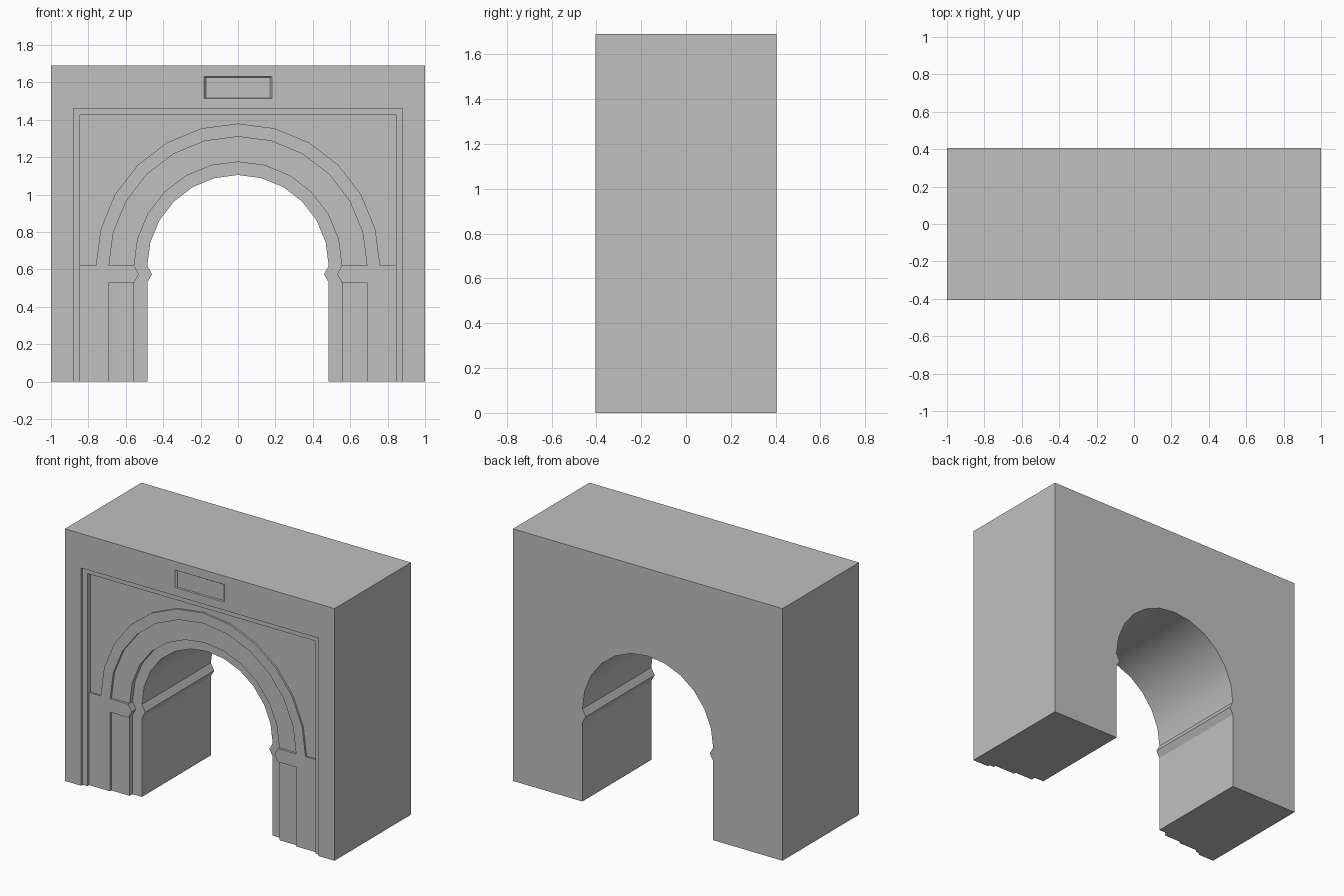
import bpy, bmesh
from math import sin, cos, pi, radians

cube = bpy.data.objects.get("Cube")
if cube:
    bpy.data.objects.remove(cube)

stone = bpy.data.materials.new("grey stone")
stone.use_nodes = True
GREY = (0.53, 0.53, 0.53, 1)
stone.diffuse_color = GREY
stone.node_tree.nodes["Principled BSDF"].inputs["Base Color"].default_value = GREY

TOP, SPRING, KEEL, SILL = 1.69, 0.62, 0.575, 0.53
FRONT, BACK = -0.405, 0.405
# y of each stepped layer, from the outer pier inwards
FRAME, STRIP, SPANDREL = FRONT + 0.017, FRONT + 0.035, FRONT + 0.047
BAND, INNER = FRONT + 0.05, FRONT + 0.08


def arc(r):
    return [(r * cos(i * pi / 12), SPRING + r * sin(i * pi / 12)) if i < 6
            else (0, SPRING + r) for i in range(7)]


def jamb(r, keel=True):
    """Half arch outline from the ground to the crown."""
    foot = [(r, 0), (r, SILL), (r - 0.025, KEEL)] if keel else [(r, 0)]
    return foot + arc(r)


def rect(x, z):
    return [(x, 0), (x, SPRING), (x, z), (0, z)]


def face(bm, pts):
    bm.faces.new([bm.verts.new(p) for p in pts])


def flat(bm, outline, y):
    face(bm, [(x, y, z) for x, z in outline])


def wall(bm, path, y0, y1, path1=None):
    """Strip joining a path at y0 to the same (or another) path at y1."""
    path1 = path1 or path
    for a, b, c, d in zip(path, path[1:], path1[1:], path1):
        face(bm, [(a[0], y0, a[1]), (b[0], y0, b[1]),
                  (c[0], y1, c[1]), (d[0], y1, d[1])])


def finish(bm, name):
    """Weld, mirror to the other side and shade."""
    bmesh.ops.remove_doubles(bm, verts=bm.verts, dist=0.0005)
    bmesh.ops.recalc_face_normals(bm, faces=bm.faces)
    mesh = bpy.data.meshes.new(name)
    bm.to_mesh(mesh)
    bm.free()
    mesh.materials.append(stone)
    ob = bpy.data.objects.new(name, mesh)
    bpy.context.collection.objects.link(ob)
    mod = ob.modifiers.new("mirror", "MIRROR")
    mod.use_clip = True
    bpy.ops.object.select_all(action="DESELECT")
    ob.select_set(True)
    bpy.context.view_layer.objects.active = ob
    bpy.ops.object.modifier_apply(modifier=mod.name)
    bpy.ops.object.shade_smooth_by_angle(angle=radians(20))
    return ob


# Gateway block: nested outlines stepping back towards the opening
bm = bmesh.new()
block, frame, panel = rect(1, TOP), rect(0.88, 1.46), rect(0.845, 1.425)
band, ring, opening = jamb(0.69, False), jamb(0.555), jamb(0.485)

# Shallow plaque recess with sloping ends, cut into the front face
plaque = [(0, 1.515), (0.183, 1.515), (0.183, 1.632), (0, 1.632)]
plaque_floor = [(0, 1.517), (0.172, 1.517), (0.172, 1.625), (0, 1.625)]
flat(bm, block + plaque[::-1] + frame[::-1], FRONT)
wall(bm, plaque, FRONT, FRONT + 0.012, plaque_floor)
flat(bm, plaque_floor, FRONT + 0.012)

# Rectangular frame
wall(bm, frame, FRONT, FRAME)
flat(bm, frame + panel[::-1], FRAME)
wall(bm, panel, FRAME, STRIP)

# Strip around the arch and the sunken spandrel beside it
hood = [(0.845, 0), (0.845, SPRING)] + arc(0.76)
flat(bm, hood + band[::-1], STRIP)
flat(bm, panel[1:] + arc(0.76)[::-1], SPANDREL)
wall(bm, panel[1:], STRIP, SPANDREL)
wall(bm, hood[1:], STRIP, SPANDREL)

# Arch bands and the passage
wall(bm, band, STRIP, BAND)
flat(bm, band + ring[::-1], BAND)
wall(bm, ring, BAND, INNER)
flat(bm, ring + opening[::-1], INNER)
wall(bm, opening, INNER, BACK)

# Back, outside and stepped underside
flat(bm, block + opening[::-1], BACK)
wall(bm, block, FRONT, BACK)
steps = [(1, FRONT), (0.88, FRONT), (0.88, FRAME), (0.845, FRAME),
         (0.845, STRIP), (0.69, STRIP), (0.69, BAND), (0.555, BAND),
         (0.555, INNER), (0.485, INNER), (0.485, BACK), (1, BACK)]
face(bm, [(x, y, 0) for x, y in steps])
finish(bm, "gateway_block")

# Impost blocks where the arch band springs
bm = bmesh.new()
impost = [(0.69, SILL), (0.69, SPRING), (0.555, SPRING), (0.53, KEEL), (0.555, SILL)]
flat(bm, impost, STRIP)
flat(bm, impost, INNER)
wall(bm, impost + impost[:1], STRIP, INNER)
finish(bm, "arch_imposts")
